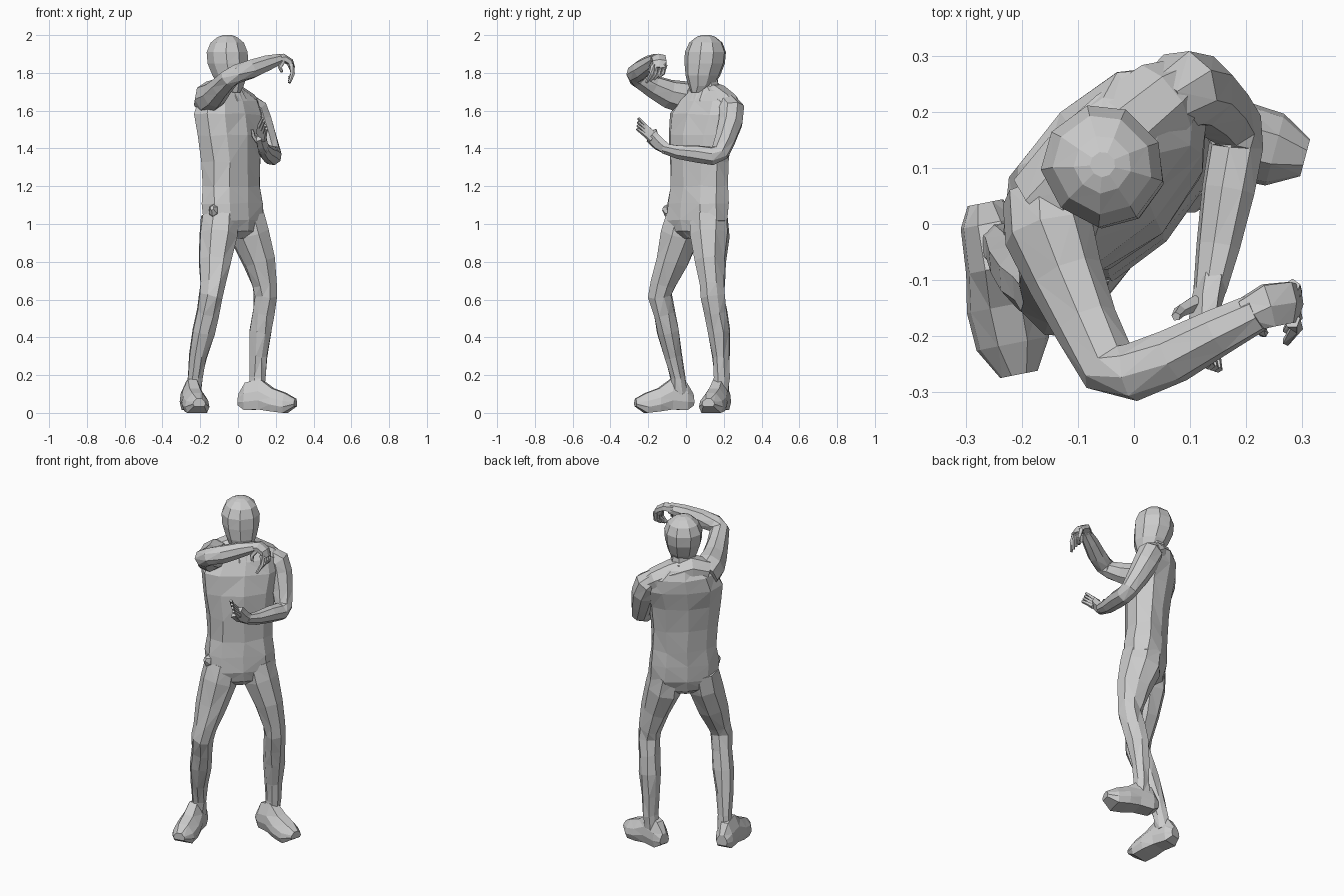
import bpy, bmesh, math, random
from mathutils import Vector

FRONT = Vector((0.71, -0.71, 0))   # the figure faces the front right corner
random.seed(4)


def loft(name, rings, crease=0.0):
    """Skin a list of vertex rings, cap both ends, split into flat triangles."""
    bm = bmesh.new()
    loops = [[bm.verts.new(p + Vector([random.uniform(-crease, crease) for _ in "xyz"]))
              for p in r] for r in rings]
    n = len(loops[0])
    for a, b in zip(loops, loops[1:]):
        for i in range(n):
            j = (i + 1) % n
            bm.faces.new((a[i], a[j], b[j], b[i]))
    bm.faces.new(loops[0][::-1])
    bm.faces.new(loops[-1])
    bmesh.ops.recalc_face_normals(bm, faces=bm.faces)
    bmesh.ops.triangulate(bm, faces=bm.faces)
    me = bpy.data.meshes.new(name)
    bm.to_mesh(me)
    bm.free()
    ob = bpy.data.objects.new(name, me)
    bpy.context.collection.objects.link(ob)
    return ob


def stack(name, rows, n=10, front=FRONT, power=0.9, crease=0.0):
    """Horizontal oval rings; row = x, y, z, half width, half depth."""
    side = Vector((-front.y, front.x, 0))
    rings = []
    for x, y, z, w, d in rows:
        ring = []
        for i in range(n):
            a = 2 * math.pi * (i + 0.5) / n
            c, s = math.cos(a), math.sin(a)
            c, s = (math.copysign(abs(v) ** power, v) for v in (c, s))
            ring.append(Vector((x, y, z)) + side * c * w + front * s * d)
        rings.append(ring)
    return loft(name, rings, crease)


def limb(name, rows, n=8, ref=FRONT, crease=0.0):
    """Rings square to a path; row = x, y, z, radius across, radius along ref."""
    pts = [Vector(r[:3]) for r in rows]
    rings = []
    for k, r in enumerate(rows):
        t = (pts[min(k + 1, len(pts) - 1)] - pts[max(k - 1, 0)]).normalized()
        u = (ref - t * ref.dot(t)).normalized()
        v = t.cross(u)
        rings.append([pts[k] + v * math.cos(a) * r[3] + u * math.sin(a) * r[4]
                      for a in (2 * math.pi * (i + 0.5) / n for i in range(n))])
    return loft(name, rings, crease)


def foot(name, heel, toe):
    """Shoe: flat sole sections swept from heel to toe."""
    heel, toe = Vector((*heel, 0)), Vector((*toe, 0))
    side = (toe - heel).normalized().cross(Vector((0, 0, 1)))
    rings = []
    for t, w, low, top in ((0, .032, .04, .10), (.12, .052, .015, .16), (.38, .058, .018, .18),
                           (.6, .07, .008, .13), (.82, .066, 0.0, .105), (1, .034, .035, .075)):
        c = heel.lerp(toe, t)
        prof = ((-.8, 0), (.8, 0), (1, .3), (.9, .6), (.4, 1), (-.4, 1), (-.9, .6), (-1, .3))
        rings.append([c + side * w * a + Vector((0, 0, low + (top - low) * h)) for a, h in prof])
    return loft(name, rings)


def finger(name, *pts, r=.015):
    k = len(pts) - 1
    return limb(name, [(*p, r * (1 - .45 * i / k), r * (1 - .45 * i / k))
                       for i, p in enumerate(pts)], n=5, ref=Vector((.3, .2, .9)))


# Trunk: pelvis to base of the neck
stack("torso", [
    (-.025, .055, .925, .06, .07), (-.025, .055, .96, .15, .105), (-.023, .057, 1.02, .196, .12),
    (-.028, .062, 1.11, .192, .12), (-.032, .068, 1.2, .18, .115), (-.035, .066, 1.33, .185, .118),
    (-.042, .075, 1.47, .2, .125), (-.05, .1, 1.58, .218, .13), (-.053, .12, 1.655, .195, .112),
    (-.058, .122, 1.705, .115, .082), (-.058, .12, 1.73, .06, .06)], crease=.005)
limb("shoulders", [(-.16, .035, 1.665, .07, .075), (-.1, .095, 1.69, .08, .085),
                   (-.02, .165, 1.665, .075, .085), (.05, .222, 1.63, .065, .075),
                   (.09, .25, 1.60, .05, .05)])
stack("neck", [(-.05, .125, 1.66, .062, .065), (-.048, .105, 1.80, .055, .06)], n=8)
stack("collar", [(-.035, .105, 1.65, .085, .092), (-.05, .115, 1.7, .076, .078),
                 (-.054, .122, 1.73, .064, .064)], n=8)

# Head, chin towards the front
stack("head", [
    (-.022, .062, 1.695, .032, .034), (-.035, .08, 1.73, .062, .066), (-.043, .09, 1.785, .084, .094),
    (-.053, .1, 1.85, .101, .108), (-.056, .104, 1.91, .105, .108), (-.056, .106, 1.96, .084, .088),
    (-.056, .106, 1.99, .05, .05), (-.056, .106, 2.0, .022, .022)], n=9)
stack("nose", [(.003, .034, 1.79, .02, .02), (.0, .038, 1.81, .014, .022),
               (-.008, .046, 1.86, .008, .012)], n=5)

# Legs
limb("right_leg", [
    (-.095, -.01, 1.04, .098, .108), (-.102, -.03, .94, .104, .115), (-.12, -.077, .8, .086, .096),
    (-.133, -.12, .68, .066, .078), (-.14, -.135, .62, .061, .07), (-.16, -.116, .53, .059, .064),
    (-.183, -.095, .43, .06, .063), (-.21, -.068, .3, .047, .05), (-.228, -.045, .19, .039, .044),
    (-.238, -.035, .10, .04, .045)], crease=.005)
limb("left_leg", [
    (.042, .12, 1.04, .098, .108), (.062, .123, .94, .104, .115), (.112, .13, .8, .08, .094),
    (.14, .14, .68, .064, .074), (.146, .143, .62, .061, .068), (.132, .158, .53, .059, .063),
    (.117, .174, .43, .06, .062), (.108, .184, .3, .048, .05), (.104, .19, .19, .04, .044),
    (.10, .182, .10, .04, .045)], crease=.005)

# Shoes
foot("right_foot", (-.265, .038), (-.205, -.268))
foot("left_foot", (0.005, .198), (.305, .118))

# Arms: right raised across the face, left bent at the waist
limb("right_arm", [
    (-.155, .045, 1.645, .08, .085), (-.152, -.015, 1.672, .08, .088), (-.122, -.095, 1.69, .068, .078),
    (-.085, -.18, 1.73, .058, .062), (-.045, -.255, 1.772, .055, .05), (-.005, -.265, 1.795, .052, .05),
    (.07, -.235, 1.82, .05, .052), (.15, -.192, 1.85, .043, .044), (.22, -.157, 1.872, .036, .03)],
    ref=Vector((.2, .3, 1)))
limb("left_arm", [
    (.05, .215, 1.64, .06, .055), (.088, .24, 1.605, .072, .072), (.115, .236, 1.54, .068, .07),
    (.15, .208, 1.45, .058, .06), (.178, .18, 1.38, .052, .05), (.182, .14, 1.36, .05, .05),
    (.168, .06, 1.37, .046, .05), (.15, -.04, 1.38, .036, .042), (.135, -.12, 1.40, .026, .032)],
    ref=Vector((.8, .1, .6)))

# Right hand, drooping
limb("right_palm", [(.2, -.162, 1.87, .034, .028), (.24, -.145, 1.878, .044, .024),
                    (.275, -.14, 1.858, .042, .02), (.287, -.142, 1.825, .038, .016)],
     n=6, ref=Vector((.4, 0, .9)))
for i in range(4):
    y = -.172 + i * .02
    finger("right_finger", (.282, y, 1.845), (.29, y - .012, 1.795), (.272, y - .038, 1.748 + i * .009))
finger("right_thumb", (.24, -.165, 1.865), (.222, -.185, 1.83), (.232, -.195, 1.805), r=.015)

# Left hand, open and raised
limb("left_palm", [(.14, -.1, 1.395, .028, .033), (.128, -.145, 1.425, .024, .042),
                   (.122, -.185, 1.465, .018, .044)], n=6, ref=Vector((.5, .4, .7)))
for i in range(4):
    s = i / 3
    finger("left_finger", (.135 - .025 * s, -.185 + .01 * s, 1.445 + .035 * s),
           (.142 - .03 * s, -.22 + .005 * s, 1.475 + .045 * s),
           (.15 - .02 * s, -.26 + .008 * s, 1.505 + .055 * s))
finger("left_thumb", (.11, -.14, 1.43), (.082, -.155, 1.465), (.075, -.165, 1.5), r=.015)

# Shirt fold on the right hip
limb("hip_fold", [(-.12, -.06, 1.06, .03, .045), (-.132, -.1, 1.075, .025, .035),
                  (-.138, -.12, 1.085, .01, .014)], n=6, ref=Vector((0, 0, 1)))
